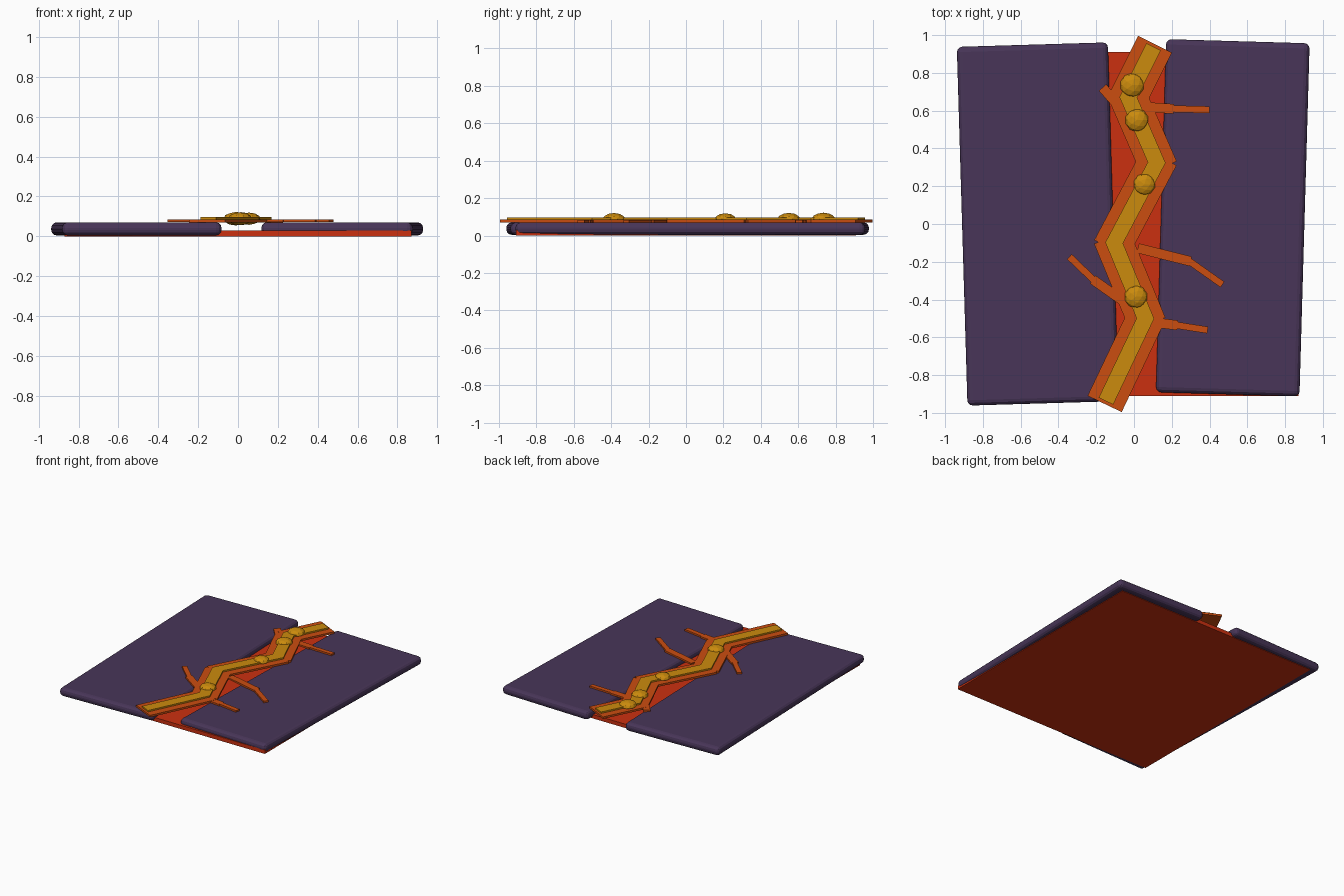
import bpy
import math
from mathutils import Vector

cube = bpy.data.objects.get("Cube")
if cube:
    bpy.data.objects.remove(cube, do_unlink=True)


def material(name, rgb):
    mat = bpy.data.materials.new(name)
    mat.use_nodes = True
    mat.diffuse_color = (*rgb, 1)
    mat.node_tree.nodes["Principled BSDF"].inputs["Base Color"].default_value = (*rgb, 1)
    return mat


STONE = material("dark purple stone", (0.065, 0.036, 0.098))
RED = material("deep red lava", (0.6, 0.03, 0.005))
ORANGE = material("orange lava", (0.6, 0.075, 0.005))
GOLD = material("golden lava", (0.6, 0.26, 0.004))


def box(name, center, size, mat, angle=0.0, bevel=0.0):
    bpy.ops.mesh.primitive_cube_add(size=1, location=center, rotation=(0, 0, angle))
    ob = bpy.context.object
    ob.name = name
    ob.scale = size
    bpy.ops.object.transform_apply(location=False, rotation=False, scale=True)
    ob.data.materials.append(mat)
    if bevel:
        mod = ob.modifiers.new("rounded edges", "BEVEL")
        mod.width = bevel
        mod.segments = 3
    return ob


def strip(name, points, widths, z, height, mat, overlap):
    """Chain of flat overlapping bars along a path."""
    for i, (a, b) in enumerate(zip(points, points[1:])):
        a, b = Vector(a), Vector(b)
        d = b - a
        mid = (a + b) / 2
        box(f"{name}_{i + 1}", (mid.x, mid.y, z), (d.length + 2 * overlap, widths[i], height),
            mat, math.atan2(d.y, d.x))


# Glowing bed and the two split slabs
box("lava_bed", (0, 0, 0.015), (1.74, 1.82, 0.03), RED)
box("right_hand_slab", (0.523, 0.033, 0.037), (0.76, 1.87, 0.066), STONE, math.radians(-1.65), 0.028)
box("left_hand_slab", (-0.51, 0, 0.037), (0.80, 1.90, 0.066), STONE, math.radians(1.7), 0.028)

# Zigzag main crack with a brighter core
crack = [(0.095, 0.92), (-0.03, 0.67), (0.12, 0.325), (-0.105, -0.1), (0.06, -0.5), (-0.14, -0.92)]
strip("crack_edge", crack, [0.2] * 5, 0.077, 0.015, ORANGE, 0.036)
strip("crack_core", crack, [0.085] * 5, 0.09, 0.012, GOLD, 0.02)

# Side cracks, each narrowing toward its tip
branches = {
    "upper_right_branch": [(0.05, 0.62), (0.2, 0.61), (0.39, 0.605)],
    "upper_left_branch": [(-0.06, 0.6), (-0.16, 0.715)],
    "lower_left_branch": [(-0.04, -0.42), (-0.21, -0.3), (-0.335, -0.18)],
    "middle_right_branch": [(0.03, -0.13), (0.29, -0.195), (0.46, -0.315)],
    "lower_right_branch": [(0.1, -0.52), (0.22, -0.535), (0.38, -0.56)],
}
for name, path in branches.items():
    strip(name, path, [0.052, 0.036], 0.077, 0.013, ORANGE, 0.01)

# Molten bubbles
for i, (x, y, r) in enumerate([(-0.01, 0.735, 0.064), (0.015, 0.55, 0.062),
                               (0.055, 0.21, 0.058), (0.01, -0.385, 0.061)]):
    bpy.ops.mesh.primitive_ico_sphere_add(subdivisions=2, radius=r, location=(x, y, 0.088))
    ob = bpy.context.object
    ob.name = f"lava_bubble_{i + 1}"
    ob.scale.z = 0.53
    ob.data.materials.append(GOLD)
